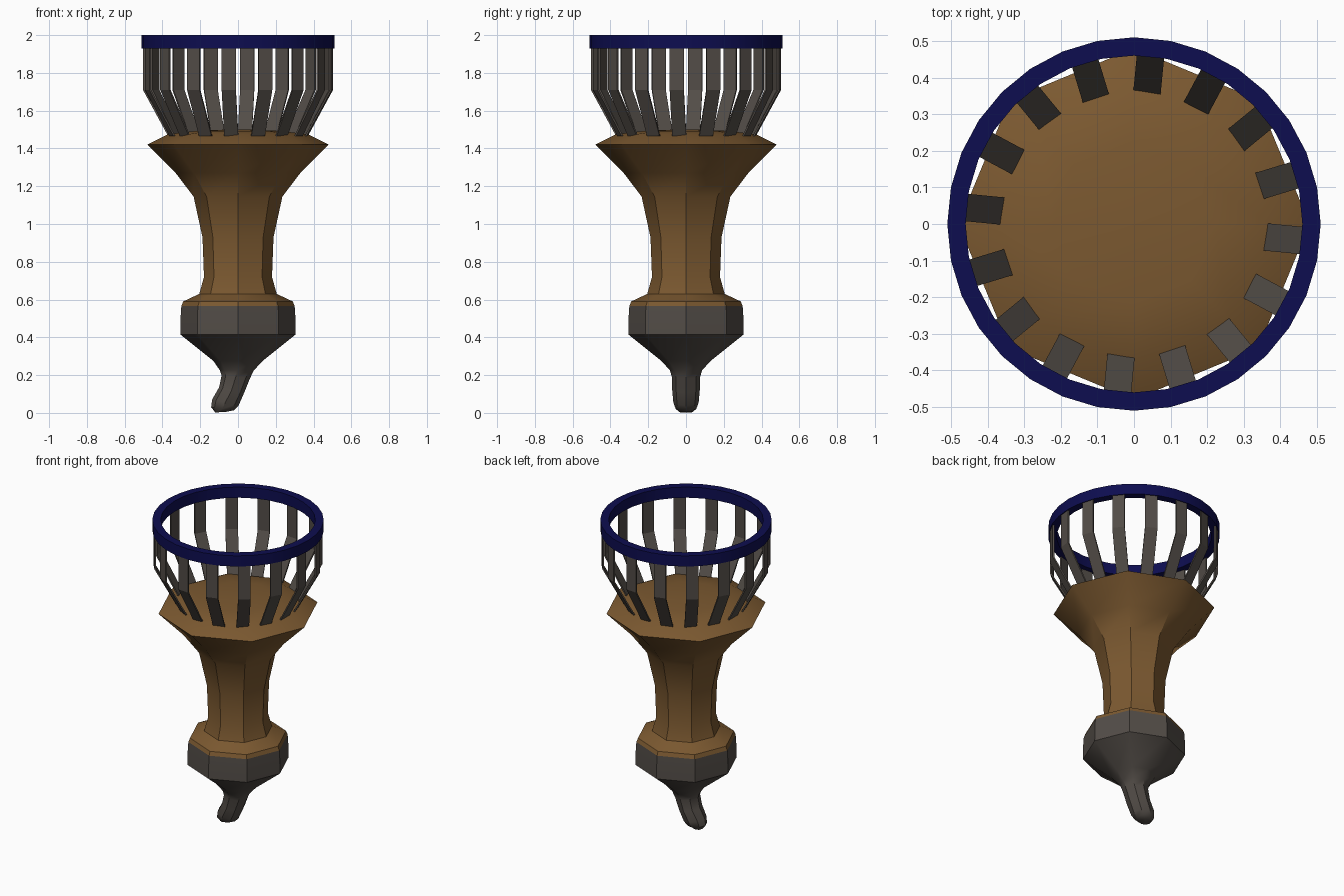
import bpy, bmesh
from math import sin, cos, pi, radians
from mathutils import Matrix

if "Cube" in bpy.data.objects:
    bpy.data.objects.remove(bpy.data.objects["Cube"])


def material(name, rgb):
    m = bpy.data.materials.new(name)
    m.diffuse_color = (*rgb, 1)
    m.use_nodes = True
    m.node_tree.nodes["Principled BSDF"].inputs["Base Color"].default_value = m.diffuse_color
    return m


WOOD = material("wood", (0.2, 0.1, 0.03))
IRON = material("dark_metal", (0.085, 0.073, 0.063))
NAVY = material("navy", (0.004, 0.004, 0.08))


def finish(bm, name, mat, angle=None):
    bmesh.ops.recalc_face_normals(bm, faces=bm.faces)
    me = bpy.data.meshes.new(name)
    bm.to_mesh(me)
    bm.free()
    me.materials.append(mat)
    ob = bpy.data.objects.new(name, me)
    bpy.context.collection.objects.link(ob)
    if angle:
        bpy.ops.object.select_all(action='DESELECT')
        bpy.context.view_layer.objects.active = ob
        ob.select_set(True)
        bpy.ops.object.shade_smooth_by_angle(angle=radians(angle))
    return ob


def loft(name, sections, sides, mat, caps=(True, True), loop=False, angle=None):
    """Skin rings given as (radius_x, z, centre_x, radius_y, tilt)."""
    bm = bmesh.new()
    rings = []
    for rx, z, cx, ry, tilt in sections:
        ring = []
        for i in range(sides):
            a = 2 * pi * i / sides
            ring.append(bm.verts.new((cx + rx * cos(a), ry * sin(a), z + tilt * cos(a))))
        rings.append(ring)
    pairs = list(zip(rings, rings[1:]))
    if loop:
        pairs.append((rings[-1], rings[0]))
    for p, q in pairs:
        for i in range(sides):
            j = (i + 1) % sides
            bm.faces.new((p[i], p[j], q[j], q[i]))
    if not loop:
        for ring, on in zip((rings[0], rings[-1]), caps):
            if on:
                bm.faces.new(ring)
    return finish(bm, name, mat, angle)


def lathe(name, profile, sides, mat, **kw):
    return loft(name, [(r, z, 0, r, 0) for r, z in profile], sides, mat, **kw)


# Octagonal wooden handle with flared head and domed top
lathe("handle", [(0.30, 0.565), (0.29, 0.59), (0.205, 0.63), (0.18, 0.72),
                 (0.188, 0.93), (0.235, 1.145), (0.33, 1.27), (0.48, 1.42),
                 (0.37, 1.475), (0.22, 1.493), (0.06, 1.50)],
      8, WOOD, caps=(False, True), angle=35)

# Metal pommel narrowing into a bent tip
loft("pommel", [(0.03, 0.004, -0.09, 0.035, 0.002), (0.06, 0.022, -0.082, 0.055, -0.008),
                (0.07, 0.055, -0.067, 0.067, -0.016), (0.066, 0.12, -0.034, 0.073, -0.015),
                (0.075, 0.19, -0.012, 0.075, -0.008), (0.09, 0.225, -0.006, 0.085, 0),
                (0.13, 0.275, 0, 0.13, 0), (0.305, 0.415, 0, 0.305, 0),
                (0.304, 0.505, 0, 0.304, 0), (0.30, 0.565, 0, 0.30, 0)],
     8, IRON, caps=(True, False), angle=40)

# Rim ring
lathe("rim_ring", [(0.46, 1.93), (0.51, 1.93), (0.51, 2.0), (0.46, 2.0)],
      32, NAVY, loop=True, angle=30)

# Sixteen bent slats holding up the ring
bm = bmesh.new()
W, T, N = 0.0375, 0.01, 16
for k in range(N):
    rot = Matrix.Rotation(2 * pi * k / N - pi / 32, 3, 'Z')
    rows = []
    for r, z in [(0.368, 1.465), (0.502, 1.71), (0.502, 1.94)]:
        rows.append([bm.verts.new(rot @ v) for v in
                     (Matrix(((r, -W, z), (r, W, z), (r - T, W, z), (r - T, -W, z))))])
    for p, q in zip(rows, rows[1:]):
        for i in range(4):
            j = (i + 1) % 4
            bm.faces.new((p[i], p[j], q[j], q[i]))
    bm.faces.new(rows[0])
    bm.faces.new(rows[-1])
finish(bm, "basket_slats", IRON)
